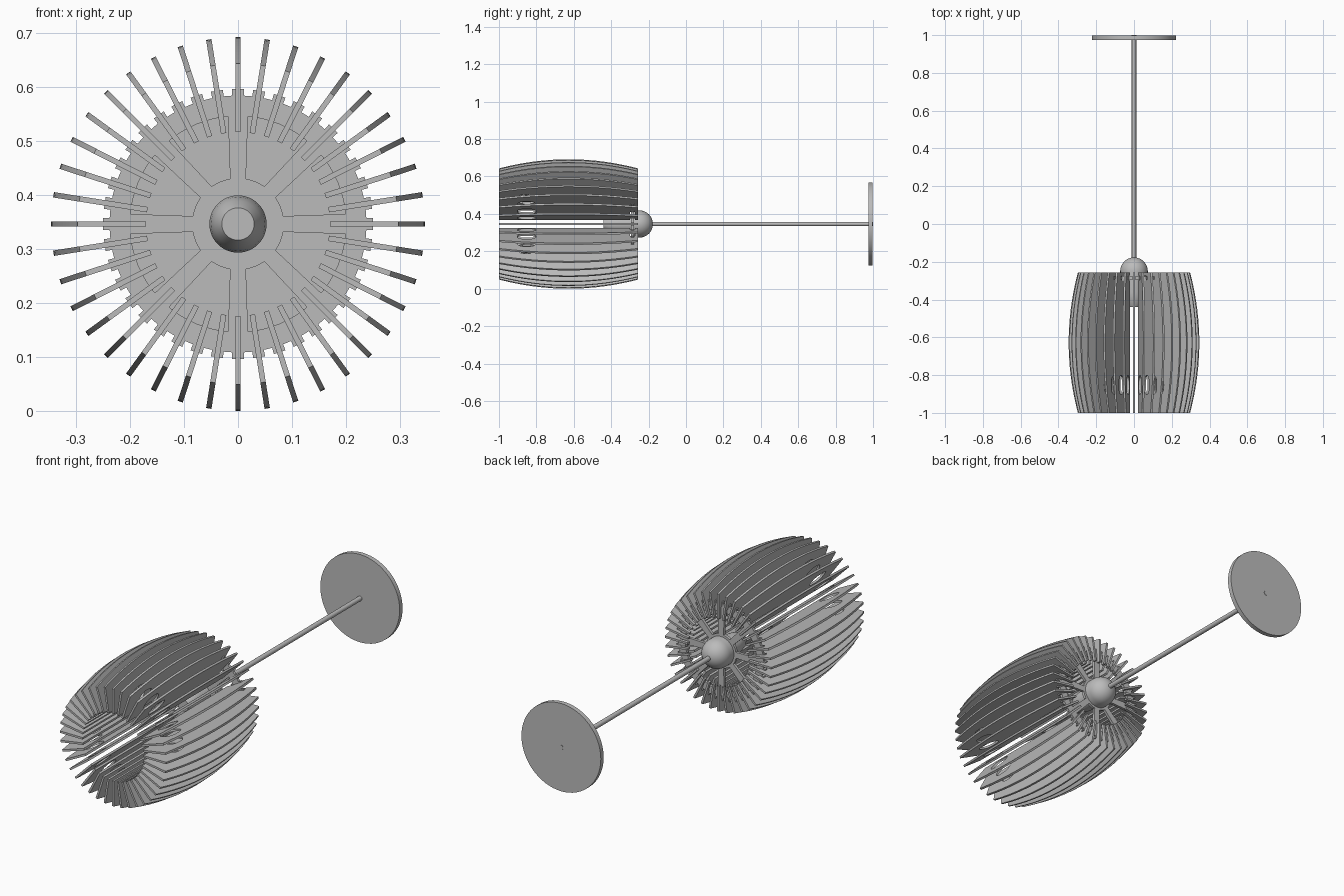
import bpy, bmesh, math
from math import sin, cos, pi, radians
from mathutils import Matrix

if "Cube" in bpy.data.objects:
    bpy.data.objects.remove(bpy.data.objects["Cube"])

AXIS_Z = 0.346      # height of the lamp's long axis
FINS = 40
FRONT, BACK = -1.0, -0.256
AXIS = Matrix.Translation((0, 0, AXIS_Z))

grey = bpy.data.materials.new("light_grey")
grey.use_nodes = True
colour = (0.5, 0.5, 0.5, 1)
grey.diffuse_color = colour
grey.node_tree.nodes["Principled BSDF"].inputs["Base Color"].default_value = colour


def add_object(name, mesh, matrix):
    obj = bpy.data.objects.new(name, mesh)
    bpy.context.collection.objects.link(obj)
    obj.matrix_world = matrix
    return obj


def sheet_mesh(name, loops, thickness):
    """Flat sheet cut from closed outlines; inner outlines become holes."""
    curve = bpy.data.curves.new(name + "_outline", "CURVE")
    curve.dimensions = "2D"
    curve.fill_mode = "BOTH"
    curve.extrude = thickness / 2
    for loop in loops:
        spline = curve.splines.new("POLY")
        spline.points.add(len(loop) - 1)
        for point, (x, y) in zip(spline.points, loop):
            point.co = (x, y, 0, 1)
        spline.use_cyclic_u = True
    helper = add_object(name + "_outline", curve, Matrix())
    bpy.context.view_layer.update()
    graph = bpy.context.evaluated_depsgraph_get()
    mesh = bpy.data.meshes.new_from_object(helper.evaluated_get(graph))
    bpy.data.objects.remove(helper)
    bpy.data.curves.remove(curve)
    bm = bmesh.new()
    bm.from_mesh(mesh)
    bmesh.ops.remove_doubles(bm, verts=bm.verts, dist=1e-5)
    bmesh.ops.recalc_face_normals(bm, faces=bm.faces)
    for face in bm.faces:
        face.smooth = False
    bm.to_mesh(mesh)
    bm.free()
    mesh.name = name
    mesh.materials.clear()
    mesh.materials.append(grey)
    return mesh


def lathe(name, profile, steps=48):
    """Turn a (radius, y) profile around the lamp axis."""
    bm = bmesh.new()
    verts = [bm.verts.new((r, y, 0)) for r, y in profile]
    edges = [bm.edges.new(pair) for pair in zip(verts, verts[1:])]
    bmesh.ops.spin(bm, geom=verts + edges, cent=(0, 0, 0), axis=(0, 1, 0),
                   angle=2 * pi, steps=steps)
    bmesh.ops.remove_doubles(bm, verts=bm.verts, dist=1e-5)
    bmesh.ops.recalc_face_normals(bm, faces=bm.faces)
    mesh = bpy.data.meshes.new(name)
    bm.to_mesh(mesh)
    bm.free()
    mesh.materials.append(grey)
    obj = add_object(name, mesh, AXIS)
    bpy.ops.object.select_all(action="DESELECT")
    obj.select_set(True)
    bpy.context.view_layer.objects.active = obj
    bpy.ops.object.shade_smooth_by_angle(angle=radians(35))
    return obj


def polar(r, a):
    return r * cos(a), r * sin(a)


# Shade fins: bulged outer edge, notch for the wheel, rounded cutout near the mouth
inner, rim, bulge, segments = 0.17, 0.297, 0.049, 24
outline = []
for i in range(segments + 1):
    t = i / segments
    outline.append((rim + bulge * 4 * t * (1 - t), FRONT + (BACK - FRONT) * t))
outline += [(inner, BACK), (inner, -0.272), (0.225, -0.272),
            (0.225, -0.30), (inner, -0.30), (inner, FRONT)]
cutout = []
for i in range(24):
    c, s = polar(1, 2 * pi * i / 24)
    cutout.append((0.232 + 0.043 * math.copysign(abs(c) ** 0.8, c),
                   -0.852 + 0.05 * math.copysign(abs(s) ** 0.8, s)))
fin_mesh = sheet_mesh("shade_fin", [outline, cutout], 0.01)
for i in range(FINS):
    turn = Matrix.Rotation(2 * pi * i / FINS, 4, "Y")
    add_object(f"shade_fin_{i + 1}", fin_mesh, AXIS @ turn)

# Spoked wheel holding the fins: toothed rim and eight sector openings
wheel = []
for i in range(FINS):
    mid, half = 2 * pi * i / FINS, 0.045
    wheel += [polar(0.238, mid - half), polar(0.25, mid - half),
              polar(0.25, mid + half), polar(0.238, mid + half)]
openings = []
for i in range(8):
    mid = pi / 4 * (i + 0.5)
    near = [polar(0.085, mid + 0.22 * (k / 3 - 1)) for k in range(7)]
    far = [polar(0.2, mid + 0.30 * (1 - k / 4)) for k in range(9)]
    openings.append(near + far)
wheel_mesh = sheet_mesh("spoked_wheel", [wheel] + openings, 0.014)
add_object("spoked_wheel", wheel_mesh,
           Matrix.Translation((0, -0.286, AXIS_Z)) @ Matrix.Rotation(pi / 2, 4, "X"))

# Domed cap behind the wheel
dome = [(0, -0.28), (0.073, -0.28)]
dome += [(0.073 * cos(a), -0.25 + 0.073 * sin(a))
         for a in (pi / 2 * k / 12 for k in range(12))]
lathe("dome_cap", dome + [(0, -0.177)])

# Bulb socket in front of the wheel
lathe("bulb_socket", [(0, -0.28), (0.053, -0.28), (0.053, -0.36), (0.05, -0.385),
                      (0.043, -0.415), (0.03, -0.44), (0, -0.44)])

# Hanging rod and wall plate
lathe("hanging_rod", [(0, -0.2), (0.012, -0.2), (0.012, 1), (0, 1)], 24)
lathe("mounting_plate", [(0, 0.975), (0.222, 0.975), (0.222, 0.998), (0, 0.998)], 64)
